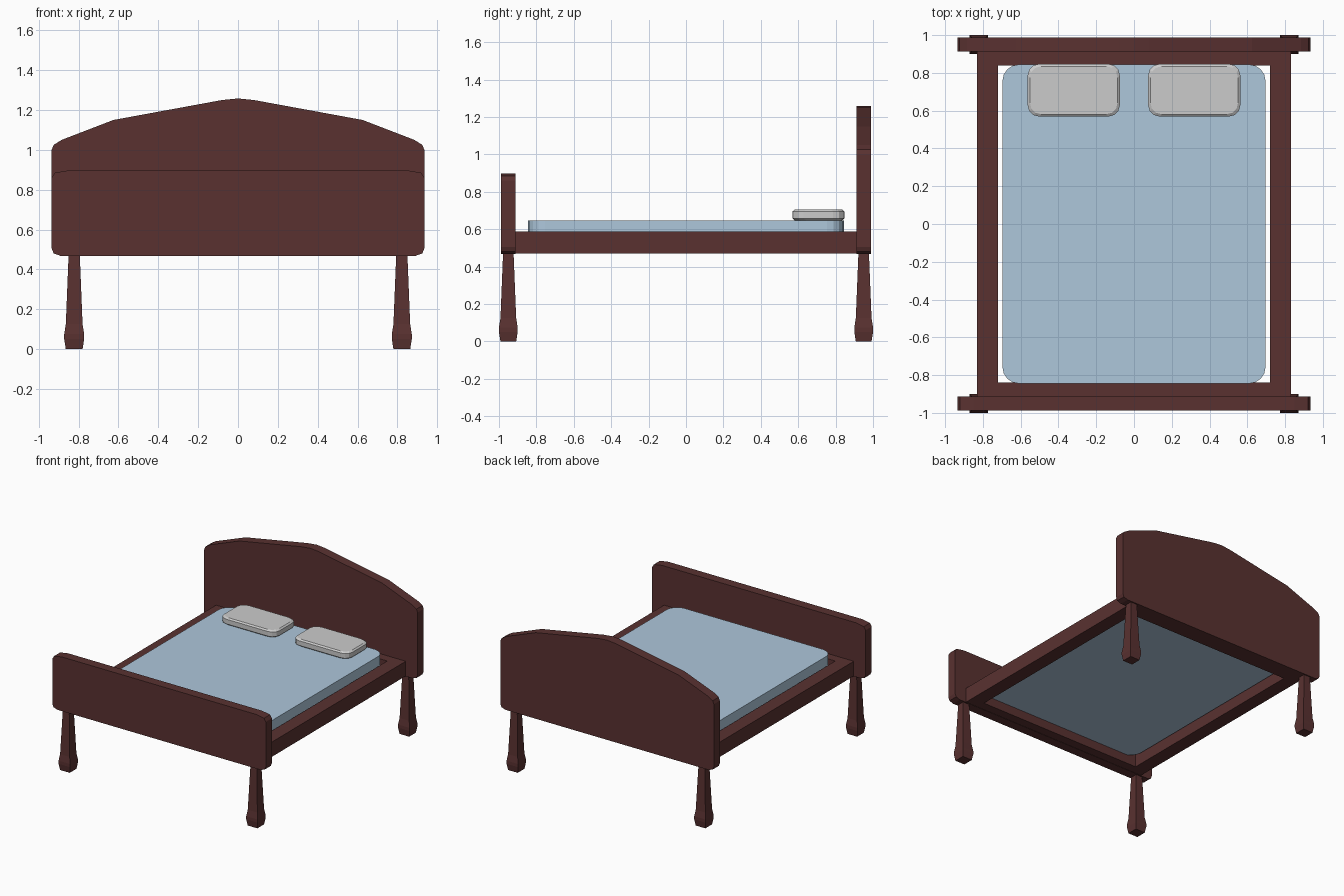
import bpy
import bmesh
from math import cos, sin, pi

if "Cube" in bpy.data.objects:
    bpy.data.objects.remove(bpy.data.objects["Cube"])


def material(name, rgb):
    m = bpy.data.materials.new(name)
    m.diffuse_color = (*rgb, 1)
    m.use_nodes = True
    m.node_tree.nodes["Principled BSDF"].inputs["Base Color"].default_value = m.diffuse_color
    return m


WOOD = material("dark_wood", (0.10, 0.031, 0.030))
BLUE = material("blue_fabric", (0.42, 0.57, 0.71))


def loft(name, rings, mat=None):
    """Skin a stack of equal-length point rings and cap both ends."""
    bm = bmesh.new()
    loops = [[bm.verts.new(p) for p in ring] for ring in rings]
    n = len(rings[0])
    for a, b in zip(loops, loops[1:]):
        for i in range(n):
            j = (i + 1) % n
            bm.faces.new((a[i], a[j], b[j], b[i]))
    bm.faces.new(loops[0][::-1])
    bm.faces.new(loops[-1])
    bmesh.ops.recalc_face_normals(bm, faces=bm.faces)
    mesh = bpy.data.meshes.new(name)
    bm.to_mesh(mesh)
    bm.free()
    ob = bpy.data.objects.new(name, mesh)
    bpy.context.collection.objects.link(ob)
    if mat:
        mesh.materials.append(mat)
    return ob


def rounded_rect(cx, cy, hx, hy, r, z, seg):
    """Ring of points: rectangle with rounded corners at height z."""
    pts = []
    for k, (sx, sy) in enumerate(((1, 1), (-1, 1), (-1, -1), (1, -1))):
        for i in range(seg + 1):
            a = (k + i / seg) * pi / 2
            pts.append((cx + sx * (hx - r) + r * cos(a),
                        cy + sy * (hy - r) + r * sin(a), z))
    return pts


def box(name, x0, x1, y0, y1, z0, z1, mat):
    ring = ((x0, y0), (x1, y0), (x1, y1), (x0, y1))
    return loft(name, [[(x, y, z) for x, y in ring] for z in (z0, z1)], mat)


def board(name, half, y0, y1):
    """Mirror a half profile (bottom to top) and extrude it along y."""
    full = half + [(-x, z) for x, z in reversed(half) if x > 0]
    return loft(name, [[(x, y, z) for x, z in full] for y in (y0, y1)], WOOD)


# Headboard and footboard
bottom = [(0.89, 0.468), (0.925, 0.48), (0.935, 0.505)]
board("headboard", bottom + [(0.935, 1.0), (0.925, 1.025), (0.885, 1.05),
      (0.625, 1.15), (0.08, 1.25), (0, 1.258)], 0.912, 0.988)
board("footboard", bottom + [(0.935, 0.86), (0.92, 0.885), (0.85, 0.897)],
      -0.988, -0.912)

# Frame rails
for side, s in (("left", -1), ("right", 1)):
    box(side + "_rail", *sorted((s * 0.72, s * 0.831)), -0.914, 0.914,
        0.47, 0.587, WOOD)
for end, s in (("foot", -1), ("head", 1)):
    box(end + "_rail", -0.72, 0.72, *sorted((s * 0.84, s * 0.914)),
        0.47, 0.587, WOOD)

# Square tapered legs with swollen feet
LEG = [(0, 0.042), (0.05, 0.05), (0.075, 0.05), (0.125, 0.042), (0.475, 0.028)]
for end, sy in (("front", -1), ("back", 1)):
    for side, sx in (("left", -1), ("right", 1)):
        loft(f"{end}_{side}_leg",
             [[(sx * 0.822 + a * h, sy * 0.95 + b * h, z)
               for a, b in ((-1, -1), (1, -1), (1, 1), (-1, 1))]
              for z, h in LEG], WOOD)

# Mattress
loft("mattress", [rounded_rect(0, 0, 0.697, 0.845, 0.09, z, 4)
                  for z in (0.54, 0.648)], BLUE)

# Pillows with thin chamfered rims
for side, s in (("left", -1), ("right", 1)):
    loft(side + "_pillow",
         [rounded_rect(s * 0.319, 0.708, 0.244 - d, 0.139 - d, 0.06, z, 3)
          for z, d in ((0.648, 0.012), (0.658, 0), (0.695, 0), (0.705, 0.012))])
